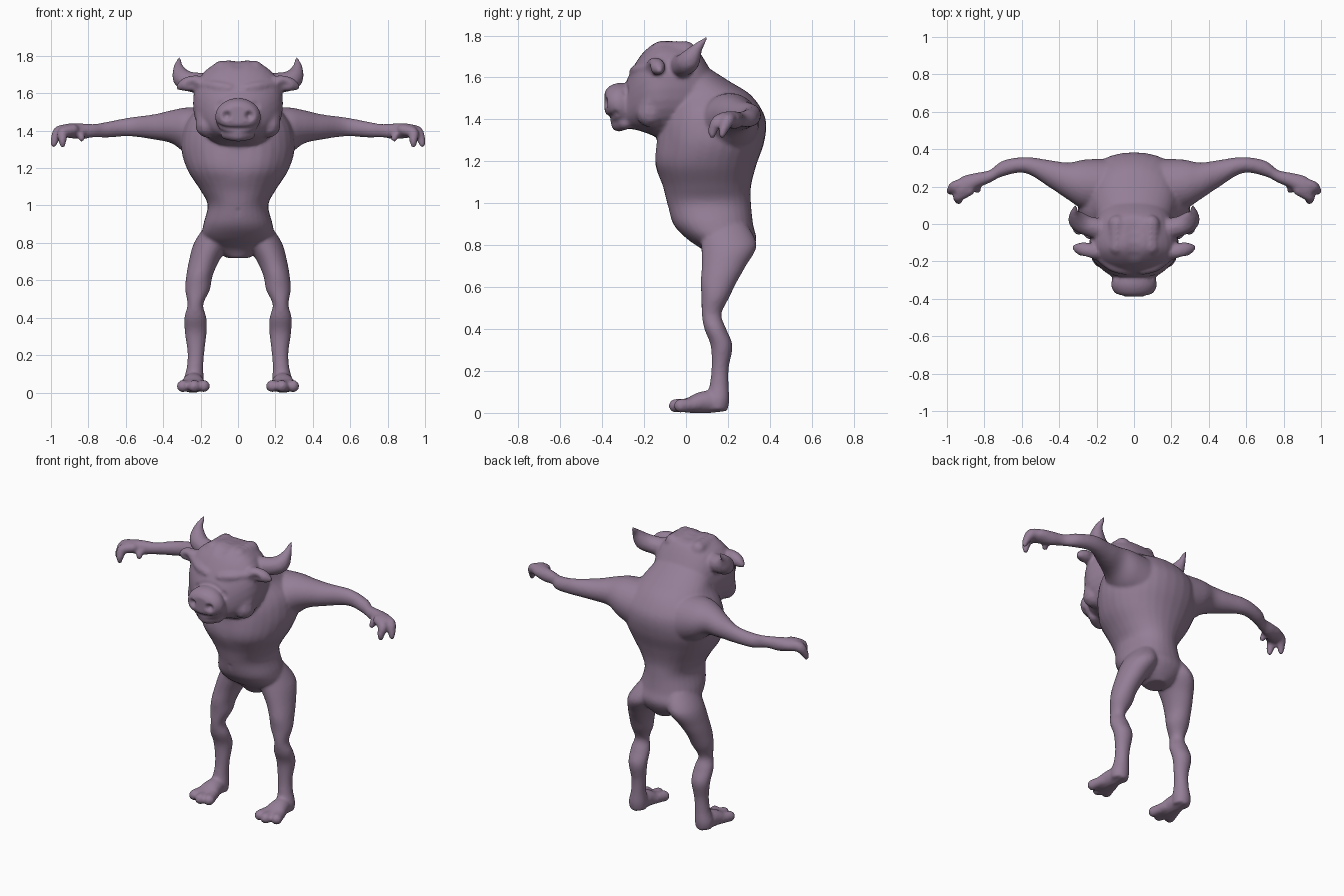
import bpy, bmesh, math
from mathutils import Vector

bm = bmesh.new()


def spline(keys, sub):
    """Catmull-Rom interpolation through tuples of numbers."""
    out = []
    n = len(keys)
    for i in range(n - 1):
        p0, p1, p2, p3 = (keys[max(0, min(n - 1, i + k))] for k in (-1, 0, 1, 2))
        for s in range(sub):
            t = s / sub
            out.append([0.5 * (2 * b + (c - a) * t + (2 * a - 5 * b + 4 * c - d) * t * t
                               + (3 * b - a - 3 * c + d) * t ** 3)
                        for a, b, c, d in zip(p0, p1, p2, p3)])
    return out + [list(keys[-1])]


def loft(axis, keys, side=1, power=2.0, n=32):
    """Skin through ellipses: (position on axis, centre u, centre v, radius u, radius v)."""
    order = {'x': (0, 1, 2), 'y': (1, 0, 2), 'z': (2, 0, 1)}[axis]
    rings = []
    for t, cu, cv, ru, rv in spline(keys, 5):
        ring = []
        for i in range(n):
            a = 2 * math.pi * i / n
            c, s = math.cos(a), math.sin(a)
            co = [0, 0, 0]
            co[order[0]] = t
            co[order[1]] = cu + ru * math.copysign(abs(c) ** (2 / power), c)
            co[order[2]] = cv + rv * math.copysign(abs(s) ** (2 / power), s)
            co[0] *= side
            ring.append(bm.verts.new(co))
        rings.append(ring)
    for a, b in zip(rings, rings[1:]):
        for i in range(n):
            j = (i + 1) % n
            bm.faces.new((a[i], a[j], b[j], b[i]))
    bm.faces.new(rings[0])
    bm.faces.new(rings[-1])


def chain(keys, side=1, sub=7):
    """Row of overlapping balls: (x, y, z, radius)."""
    for x, y, z, r in spline(keys, sub):
        made = bmesh.ops.create_icosphere(bm, subdivisions=2, radius=max(r, 0.006))
        bmesh.ops.translate(bm, verts=made['verts'], vec=(side * x, y, z))


# torso, from crotch to neck hump
loft('z', [(.72, 0, .20, .06, .07), (.77, 0, .20, .14, .11), (.83, 0, .17, .19, .165),
           (.90, 0, .13, .185, .19), (1.0, 0, .11, .162, .20), (1.08, 0, .10, .20, .21),
           (1.18, 0, .095, .265, .24), (1.28, 0, .115, .30, .255), (1.37, 0, .125, .30, .258),
           (1.44, 0, .125, .28, .24), (1.52, 0, .10, .22, .205), (1.58, 0, .04, .19, .17),
           (1.65, 0, -.02, .15, .12)], power=2.15)

# head and muzzle
loft('y', [(.12, 0, 1.47, .16, .16), (.04, 0, 1.535, .20, .215), (-.05, 0, 1.55, .23, .225),
           (-.13, 0, 1.545, .24, .23), (-.19, 0, 1.535, .22, .20), (-.24, 0, 1.51, .175, .16),
           (-.28, 0, 1.475, .12, .12)], power=2.3)
loft('y', [(-.22, 0, 1.46, .115, .11), (-.28, 0, 1.465, .115, .108), (-.33, 0, 1.475, .122, .098),
           (-.37, 0, 1.48, .10, .075), (-.388, 0, 1.485, .06, .045)])
chain([(-.06, -.29, 1.385, .035), (0, -.32, 1.38, .04), (.06, -.29, 1.385, .035)])

for s in (1, -1):
    # arm
    loft('x', [(.10, .20, 1.36, .15, .16), (.26, .21, 1.395, .135, .13), (.35, .228, 1.42, .10, .09),
               (.45, .268, 1.42, .073, .067), (.58, .315, 1.42, .043, .05), (.70, .297, 1.405, .042, .042),
               (.77, .255, 1.40, .034, .036), (.84, .232, 1.397, .042, .042), (.91, .200, 1.40, .058, .038),
               (.95, .185, 1.395, .045, .03)], s)
    # fingers and thumb
    chain([(.90, .22, 1.405, .03), (.955, .20, 1.395, .033), (.978, .18, 1.355, .024), (.985, .172, 1.325, .016)], s)
    chain([(.88, .18, 1.405, .03), (.935, .15, 1.39, .03), (.938, .13, 1.355, .024), (.938, .125, 1.325, .017)], s)
    chain([(.84, .22, 1.39, .028), (.84, .19, 1.375, .022), (.835, .18, 1.358, .018)], s)
    # leg
    loft('z', [(.90, .10, .18, .07, .11), (.80, .14, .205, .095, .132), (.70, .183, .18, .08, .105),
               (.62, .207, .155, .07, .085), (.55, .216, .14, .066, .066), (.47, .228, .122, .042, .047),
               (.40, .228, .14, .059, .052), (.32, .226, .17, .058, .052), (.22, .225, .163, .045, .041),
               (.14, .23, .158, .044, .045), (.07, .237, .152, .055, .055), (.02, .237, .15, .05, .048)], s)
    # foot and toes
    loft('y', [(.19, .237, .05, .035, .035), (.12, .238, .06, .052, .052), (.06, .24, .056, .062, .05),
               (.01, .242, .045, .07, .036), (-.02, .242, .042, .06, .03)], s)
    for tx, ty in ((.295, -.025), (.235, -.05), (.183, -.035)):
        chain([(.24 + (tx - .24) * .6, .05, .048, .034), (tx, ty, .042, .034)], s, 4)
    # horn
    chain([(.17, -.03, 1.65, .06), (.25, -.01, 1.66, .055), (.297, .015, 1.68, .053),
           (.318, .05, 1.735, .028), (.315, .085, 1.775, .013), (.313, .105, 1.797, .003)], s, 9)
    # ear
    chain([(.15, -.16, 1.65, .03), (.22, -.148, 1.655, .042), (.275, -.135, 1.648, .038),
           (.32, -.125, 1.632, .014)], s)
    # brow, eye, cheek and crown
    chain([(.045, -.245, 1.625, .028), (.11, -.225, 1.635, .032), (.18, -.175, 1.645, .03)], s)
    chain([(.137, -.205, 1.585, .034), (.14, -.205, 1.585, .034)], s, 1)
    chain([(.16, -.17, 1.43, .07), (.17, -.16, 1.50, .06)], s, 3)
    chain([(.09, -.12, 1.725, .05), (.09, .0, 1.725, .05)], s, 5)

bmesh.ops.recalc_face_normals(bm, faces=bm.faces)
mesh = bpy.data.meshes.new("rough_parts")
bm.to_mesh(mesh)
bm.free()
rough = bpy.data.objects.new("rough_parts", mesh)
bpy.context.collection.objects.link(rough)

# fuse the parts into one smooth skin
fuse = rough.modifiers.new("fuse", 'REMESH')
fuse.mode = 'VOXEL'
fuse.voxel_size = 0.009
relax = rough.modifiers.new("relax", 'SMOOTH')
relax.factor = 0.5
relax.iterations = 6
skin = bpy.data.meshes.new_from_object(rough.evaluated_get(bpy.context.evaluated_depsgraph_get()))
bpy.data.objects.remove(rough)

# sculpted details: (place, radius, height along the normal)
dabs = [((0, -.09, .97 - .02 * i), .022, -.005) for i in range(5)]
dabs += [((0, -.2 + .05 * i, 1.77), .06, -.007) for i in range(5)]
dabs += [((.02 * i, -.37 + .35 * (.02 * i) ** 2 * 10, 1.41 + .0008 * i * i), .025, -.007) for i in range(-5, 6)]
for s in (1, -1):
    dabs += [((s * .06, -.375, 1.48), .034, -.03), ((s * .09, -.24, 1.585), .03, -.012),
             ((s * .137, -.235, 1.56), .022, -.006), ((s * .25, -.18, 1.64), .045, -.014),
             ((s * .09, -.27, 1.53), .04, -.01), ((s * .12, -.13, 1.25), .13, .008)]

bm = bmesh.new()
bm.from_mesh(skin)
for place, radius, height in dabs:
    p = Vector(place)
    bm.normal_update()
    for v in bm.verts:
        d = (v.co - p).length / radius
        if d < 1:
            v.co += v.normal * height * (1 - d * d) ** 2
for v in bm.verts:
    v.co.z = max(v.co.z - .008, 0) if v.co.z < .1 else v.co.z - .008 * max(0, 1 - (v.co.z - .1) / .2)
for f in bm.faces:
    f.smooth = True
bm.to_mesh(skin)
bm.free()

body = bpy.data.objects.new("horned_creature_body", skin)
bpy.context.collection.objects.link(body)
hide = bpy.data.materials.new("hide")
hide.diffuse_color = (.30, .21, .31, 1)
skin.materials.clear()
skin.materials.append(hide)
